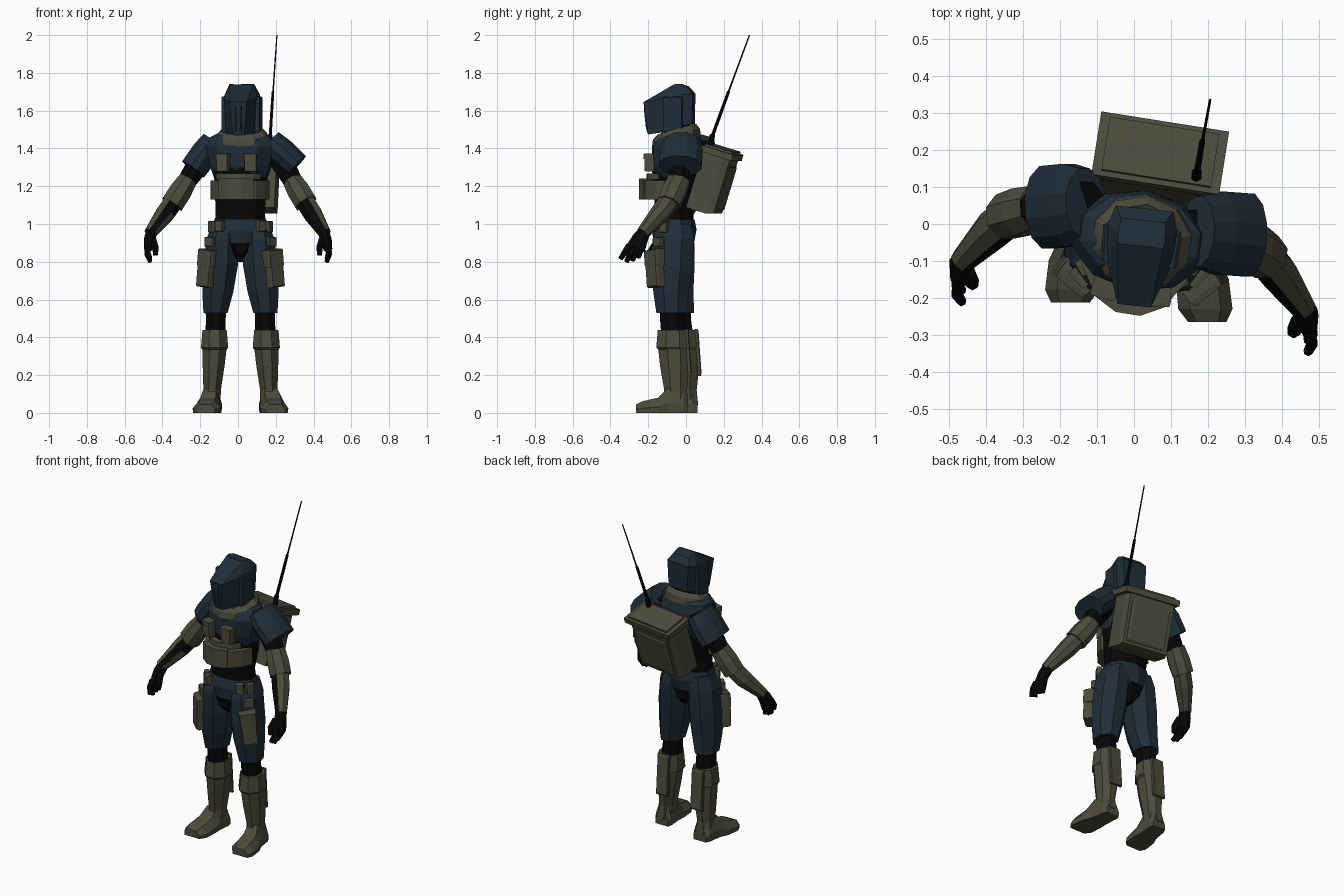
import bpy, bmesh, math
from mathutils import Vector as V, Matrix as M

if "Cube" in bpy.data.objects:
    bpy.data.objects.remove(bpy.data.objects["Cube"])


def mat(name, col):
    m = bpy.data.materials.new(name)
    m.diffuse_color = (*col, 1)
    m.use_nodes = True
    m.node_tree.nodes["Principled BSDF"].inputs["Base Color"].default_value = m.diffuse_color
    return m


NAVY = mat("navy_armor", (0.014, 0.027, 0.041))
OLIVE = mat("olive_gear", (0.072, 0.071, 0.045))
BLACK = mat("black_fabric", (0.0022, 0.0022, 0.0022))
I = M.Identity(4)


def turn(x, y, z, deg, tilt=0, roll=0):
    return (M.Translation((x, y, z)) @ M.Rotation(math.radians(deg), 4, 'Z')
            @ M.Rotation(math.radians(tilt), 4, 'X') @ M.Rotation(math.radians(roll), 4, 'Y'))


def skin(name, loops, m, xf=I, closed=True, cyclic=False):
    """Bridge loops of points; cap the ends, or join last to first when cyclic."""
    bm = bmesh.new()
    vs = [[bm.verts.new(xf @ V(p)) for p in lp] for lp in loops]
    n = len(vs[0])
    pairs = list(zip(vs, vs[1:])) + ([(vs[-1], vs[0])] if cyclic else [])
    for a, b in pairs:
        for i in range(n if closed else n - 1):
            j = (i + 1) % n
            bm.faces.new((a[i], a[j], b[j], b[i]))
    if cyclic and not closed:
        bm.faces.new([l[0] for l in vs])
        bm.faces.new([l[-1] for l in vs])
    if not cyclic:
        bm.faces.new(vs[0])
        bm.faces.new(vs[-1])
    bmesh.ops.recalc_face_normals(bm, faces=bm.faces)
    me = bpy.data.meshes.new(name)
    bm.to_mesh(me)
    bm.free()
    me.materials.append(m)
    ob = bpy.data.objects.new(name, me)
    bpy.context.collection.objects.link(ob)
    return ob


def ellipse(x, y, z, rx, ry, n=8, slope=0):
    A = [2 * math.pi * (i + .5) / n for i in range(n)]
    k = 1 / math.cos(math.pi / n)
    return [(x + rx * k * math.cos(a), y + ry * k * math.sin(a), z + slope * math.sin(a)) for a in A]


def loft(name, rings, m, n=8, xf=I):
    return skin(name, [ellipse(*r, n) for r in rings], m, xf)


def tube(name, pts, radii, m, n=8):
    pts = [V(p) for p in pts]
    loops = []
    for i, p in enumerate(pts):
        d = (pts[min(i + 1, len(pts) - 1)] - pts[max(i - 1, 0)]).normalized()
        u = d.cross(V((0, 1, 0))).normalized()
        v = u.cross(d)
        r = radii[i] if isinstance(radii[i], tuple) else (radii[i],) * 2
        loops.append([p + u * q[0] + v * q[1] for q in ellipse(0, 0, 0, r[0], r[1], n)])
    return skin(name, loops, m)


def box(name, size, m, xf, taper=.9):
    x, y, z = (s / 2 for s in size)
    sq = lambda k, h, yy: [(-x * k, yy, -h), (x * k, yy, -h), (x * k, yy, h), (-x * k, yy, h)]
    return skin(name, [sq(taper, z * taper, -y), sq(1, z, -y * .5), sq(1, z, y)], m, xf)


def arc(name, z0, z1, rx, ry, a0, a1, t, m, xf, n=6):
    A = [math.radians(a0 + (a1 - a0) * i / n) for i in range(n + 1)]
    row = lambda z, k: [((rx - k) * math.cos(a), (ry - k) * math.sin(a), z) for a in A]
    return skin(name, [row(z0, 0), row(z1, 0), row(z1, t), row(z0, t)], m, xf, False, True)


# head, turned slightly
HEAD = turn(.024, 0, 0, -6)


def helm(f, s, s2, b):
    half = [f, s, s2, b]
    return half + [(-x, y, z) for x, y, z in reversed(half)]


skin("helmet", [
    helm((.03, -.2, 1.475), (.08, -.1, 1.49), (.085, -.01, 1.52), (.07, .04, 1.53)),
    helm((.045, -.222, 1.645), (.09, -.1, 1.668), (.094, -.01, 1.685), (.078, .042, 1.69)),
    helm((.062, -.06, 1.738), (.064, -.045, 1.742), (.064, -.03, 1.742), (.06, .01, 1.728))], NAVY, HEAD)
for s in (-1, 1):
    box("helmet_cheek", (.1, .024, .19), NAVY, HEAD @ turn(s * .092, -.06, 1.58, s * 87), .95)
box("helmet_face_ridge", (.035, .02, .15), NAVY, HEAD @ turn(0, -.208, 1.56, 0, 6), .6)
loft("neck", [(.02, -.04, 1.42, .07, .07), (.02, -.05, 1.56, .065, .065)], BLACK)

# torso, twisted so the right shoulder leads
CHEST = turn(.015, -.045, 0, -9)
skin("collar", [ellipse(.005, -.005, z, rx, ry, 10, .03) for z, rx, ry in
                ((1.435, .14, .125), (1.475, .13, .12), (1.5, .105, .1), (1.49, .085, .085), (1.435, .1, .09))],
     OLIVE, CHEST, True, True)
loft("chest_armor", [(0, 0, 1.25, .14, .115), (0, 0, 1.31, .16, .132), (0, 0, 1.41, .18, .13),
                     (0, .01, 1.46, .16, .11), (0, .01, 1.485, .11, .09)], NAVY, 10, CHEST)
loft("abdomen", [(.012, -.06, .98, .135, .1), (.012, -.065, 1.08, .13, .095),
                 (.015, -.05, 1.2, .14, .115), (.015, -.045, 1.3, .142, .13)], BLACK, 10)
arc("vest_belt", 1.13, 1.23, .16, .198, 188, 352, .05, OLIVE, CHEST, 8)
arc("vest_belt_top", 1.13, 1.24, .165, .205, 235, 305, .05, OLIVE, CHEST, 3)
arc("vest_rim", 1.235, 1.268, .14, .165, 210, 330, .04, OLIVE, CHEST)
for s in (-1, 1):
    box("chest_pouch", (.066, .05, .09), OLIVE, CHEST @ turn(s * .073, -.14, 1.322, s * 8))
    box("chest_pouch_flap", (.07, .056, .03), OLIVE, CHEST @ turn(s * .073, -.142, 1.358, s * 8))

# backpack and antenna
PACK = turn(.058, .142, 1.223, -9, -17)
box("backpack_body", (.31, .15, .325), OLIVE, PACK @ turn(0, 0, -.002, 180), .93)
box("backpack_back_panel", (.25, .02, .24), OLIVE, PACK @ turn(0, .075, -.015, 180))
box("backpack_lid", (.35, .18, .034), OLIVE, PACK @ turn(.005, 0, .16, 0), 1)
box("backpack_lid_top", (.3, .15, .014), OLIVE, PACK @ turn(.005, 0, .182, 0), 1)
tube("antenna", [(.168, .125, 1.4), (.17, .14, 1.47), (.171, .143, 1.475), (.185, .225, 1.7),
                 (.186, .227, 1.705), (.206, .336, 2)], [.014, .012, .008, .007, .004, .003], BLACK, 6)

# arms: shoulder, pauldron end, cuff start, cuff end, wrist, finger tips
ARMS = {
    "left": (-1, (-.13, .055, 1.437), (-.237, .045, 1.29), (-.265, .045, 1.235),
             (-.348, .02, 1.105), (-.465, -.1, .95), (-.465, -.165, .795)),
    "right": (1, (.172, -.02, 1.437), (.31, -.03, 1.308), (.285, -.035, 1.235),
              (.36, -.09, 1.11), (.46, -.23, .95), (.47, -.3, .795))}
for side, (s, *P) in ARMS.items():
    sh, pe, c0, c1, wr, tip = map(V, P)
    tube(side + "_upper_arm", [sh, sh.lerp(c0, .5), c0.lerp(c1, .2)], [.06, .062, .048], BLACK)
    tube(side + "_pauldron", [sh, sh.lerp(pe, .4), pe], [(.066, .095), (.074, .112), (.072, .112)], NAVY, 12)
    tube(side + "_elbow_guard", [c0, c0.lerp(c1, .5), c1], [(.05, .058), (.06, .064), (.06, .06)], OLIVE)
    arm = tube(side + "_forearm_guard", [c1.lerp(c0, .2), c1.lerp(wr, .3), wr], [.05, .05, .032], OLIVE)
    arm.data.materials.append(BLACK)
    aim = V((-s * .6, -.6, .5)).normalized()
    for f in arm.data.polygons:
        if f.normal.dot(aim) > .75 or f.normal.z < -.85:
            f.material_index = 1
    # hand with four fingers spread front to back, and a thumb
    knuckle = wr.lerp(tip, .5) + V((s * .01, 0, 0))
    tube(side + "_palm", [wr.lerp(c1, .1), wr.lerp(knuckle, .4), knuckle],
         [.03, (.029, .042), (.023, .05)], BLACK)
    for i in range(4):
        o = V((0, (i - 1.5) * .024, abs(i - 1.3) * .012))
        k = knuckle + o * .95
        end = tip + o * 1.3
        tube(side + "_finger", [k, k.lerp(end, .5) + V((s * .01, 0, 0)), end], [.016, .014, .011], BLACK, 6)
    th = wr + V((-s * .012, -.03, -.03))
    tube(side + "_thumb", [th, th + V((-s * .016, -.03, -.045)), th + V((-s * .016, -.036, -.085))],
         [.02, .017, .012], BLACK, 6)

# pelvis
loft("pelvis", [(.012, -.06, 1.025, .138, .1), (.012, -.062, .97, .152, .112),
                (.012, -.065, .885, .125, .1)], NAVY, 10)
loft("crotch_panel", [(.012, -.065, .9, .09, .11), (.012, -.06, .85, .06, .104), (.012, -.06, .8, .02, .06)], BLACK)

# legs, right one slightly ahead of the left
for side, s, dy in (("left", -1, .025), ("right", 1, -.015)):
    X = lambda x: .013 + s * x
    loft(side + "_trouser", [(X(.09), -.062, 1, .06, .09), (X(.098), -.067, .92, .082, .11),
                             (X(.106), -.07 + dy * .3, .78, .092, .108), (X(.12), -.07 + dy * .6, .64, .082, .094),
                             (X(.132), -.062 + dy, .53, .064, .08)], NAVY)
    loft(side + "_knee", [(X(.132), -.062 + dy, .58, .055, .065), (X(.13), -.06 + dy, .49, .052, .062),
                          (X(.133), -.05 + dy, .4, .055, .065)], BLACK)
    y = -.04 + dy * 1.3
    loft(side + "_boot_shaft", [(X(.137), y - .01, .44, .064, .08), (X(.137), y - .01, .345, .072, .088),
                                (X(.138), y - .005, .335, .064, .082), (X(.142), y, .25, .058, .078),
                                (X(.15), y + .004, .12, .046, .06), (X(.155), y + .004, .04, .05, .068)], OLIVE)
    box(side + "_boot_calf_plate", (.08, .02, .25), OLIVE, turn(X(.137), y + .072, .32, 180, -4))
    # foot, lofted from toe to heel and splayed outward
    foot = []
    for fy, w, h, out in ((-.205, .05, .045, .185), (-.17, .07, .062, .18), (-.09, .068, .08, .172),
                          (-.04, .055, .13, .162), (.045, .052, .12, .152), (.068, .042, .07, .15)):
        foot.append([(X(out) + w * a, y + fy, h * b) for a, b in
                     ((-1, 0), (1, 0), (1.05, .4), (.6, 1), (-.6, 1), (-1.05, .4))])
    skin(side + "_boot_foot", foot, OLIVE)
    # thigh and hip pouches
    py = -.152 - s * .012
    box(side + "_thigh_pouch", (.09, .055, .13), OLIVE, turn(X(.182), py, .73, s * 40, 0, -s * 6))
    box(side + "_thigh_pouch_flap", (.1, .065, .09), OLIVE, turn(X(.172), py - .003, .82, s * 40, 0, -s * 6))
    for a, px, pz in ((30, .11, .99), (60, .15, .985)):
        box(side + "_hip_pouch", (.045, .03, .06), OLIVE, turn(X(px), -.16 + (px - .11) * 1.1, pz, s * a))
    box(side + "_hip_upper_pouch", (.06, .045, .05), OLIVE, turn(X(.155), -.14, .905, s * 45))
